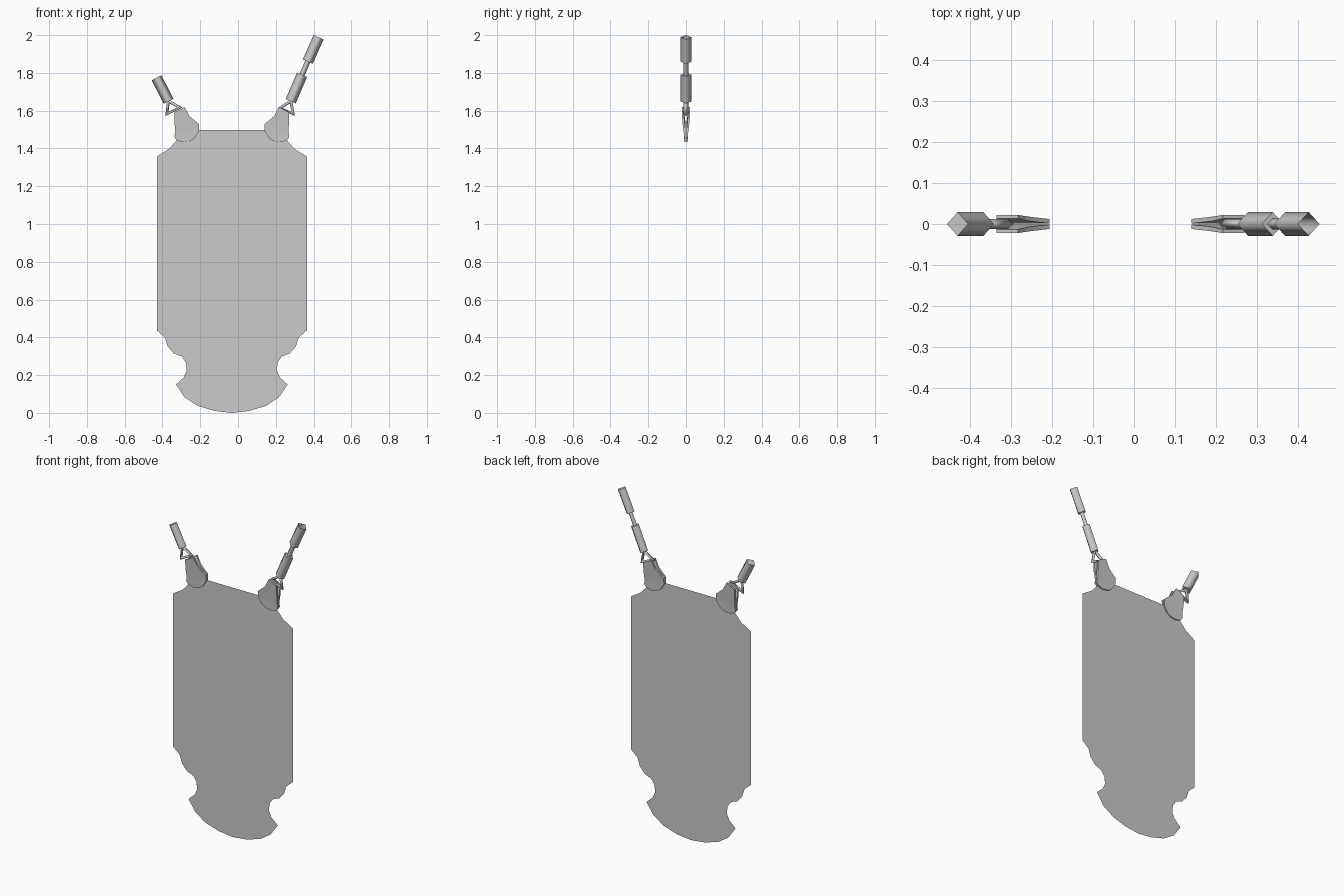
import bpy, bmesh
from mathutils import Vector

if "Cube" in bpy.data.objects:
    bpy.data.objects.remove(bpy.data.objects["Cube"])

CX = -0.033          # symmetry line of the hanging panel
Y = Vector((0, 1, 0))


def make(name, verts, faces, smooth=True):
    me = bpy.data.meshes.new(name)
    me.from_pydata([tuple(v) for v in verts], [], faces)
    bm = bmesh.new()
    bm.from_mesh(me)
    bmesh.ops.recalc_face_normals(bm, faces=bm.faces)
    bm.to_mesh(me)
    bm.free()
    ob = bpy.data.objects.new(name, me)
    bpy.context.collection.objects.link(ob)
    if smooth:
        # sides are softly shaded, end caps stay flat
        for p in me.polygons:
            p.use_smooth = len(p.vertices) == 4
    return ob


# Flat panel: right half outline as (offset from centre, z), then mirrored
half = [(0.265, 1.497), (0.29, 1.445), (0.333, 1.397), (0.397, 1.357),
        (0.397, 0.437), (0.355, 0.40), (0.339, 0.352), (0.307, 0.315),
        (0.265, 0.299), (0.243, 0.267), (0.238, 0.225), (0.254, 0.188),
        (0.296, 0.15), (0.249, 0.082), (0.18, 0.037), (0.09, 0.01), (0, 0)]
outline = half + [(-x, z) for x, z in reversed(half[:-1])]
make("hanging_panel", [(CX + x, 0, z) for x, z in outline],
     [list(range(len(outline)))], smooth=False)


def diamond_rod(name, start, end, r, cap_end=True):
    """Four-sided rod with its edges pointing front, back and sideways."""
    a, b = Vector(start), Vector(end)
    side = (b - a).normalized().cross(Y)
    ring = [side * r, Y * r, -side * r, -Y * r]
    faces = [(i, (i + 1) % 4, 4 + (i + 1) % 4, 4 + i) for i in range(4)]
    faces.append((3, 2, 1, 0))
    if cap_end:
        faces.append((4, 5, 6, 7))
    ob = make(name, [a + v for v in ring] + [b + v for v in ring], faces)
    for i in range(4, len(ob.data.polygons)):
        ob.data.polygons[i].use_smooth = False


# Clip jaw rows, top to bottom: x left, z left, x right, z right, outer y, inner y
rows = [(0.217, 1.619, 0.270, 1.592, 0.022, 0.013),
        (0.191, 1.571, 0.270, 1.534, 0.018, 0.007),
        (0.140, 1.529, 0.266, 1.486, 0.012, 0.0015),
        (0.140, 1.492, 0.271, 1.460, 0.010, 0.0015),
        (0.164, 1.454, 0.259, 1.443, 0.009, 0.0015),
        (0.190, 1.438, 0.228, 1.433, 0.008, 0.0015)]


def clip(name, mirrored):
    """Two curved jaws pinching the panel."""
    for s, tag in ((-1, "front"), (1, "back")):
        verts, faces = [], []
        for xl, zl, xr, zr, yo, yi in rows:
            if mirrored:
                xl, xr = 2 * CX - xl, 2 * CX - xr
            verts += [(xl, s * yo, zl), (xr, s * yo, zr),
                      (xr, s * yi, zr), (xl, s * yi, zl)]
        for k in range(0, 4 * (len(rows) - 1), 4):
            faces += [(k + i, k + (i + 1) % 4, k + 4 + (i + 1) % 4, k + 4 + i)
                      for i in range(4)]
        n = len(verts)
        faces += [(0, 1, 2, 3), (n - 4, n - 3, n - 2, n - 1)]
        make(name + "_" + tag, verts, faces)
        bpy.context.view_layer.objects.active = bpy.data.objects[name + "_" + tag]
        bpy.context.object.select_set(True)
        bpy.ops.object.shade_smooth_by_angle()
        bpy.context.object.select_set(False)


def wire_loop(name, apex, upper):
    """Triangular wire ring joining the clip to the chain."""
    apex = Vector(apex)
    d = (Vector(upper) - apex).normalized()
    side = d.cross(Y)
    pts = [apex + d * 0.005, apex - d * 0.058 + side * 0.041,
           apex - d * 0.058 - side * 0.041]
    # mitred diamond cross-section around the closed triangle
    centre = sum(pts, Vector()) / 3
    verts = []
    for p in pts:
        out = (p - centre).normalized() * 0.018
        verts += [p + out * 0.6, p + Y * 0.012, p - out, p - Y * 0.012]
    faces = [(4 * k + i, 4 * k + (i + 1) % 4,
              4 * ((k + 1) % 3) + (i + 1) % 4, 4 * ((k + 1) % 3) + i)
             for k in range(3) for i in range(4)]
    make(name, verts, faces)


# Left hanger: one bead
L = [(-0.368, 0, 1.65), (-0.431, 0, 1.774)]
clip("left_clip", True)
wire_loop("left_ring", *L)
diamond_rod("left_chain_bead", *L, 0.029)

# Right hanger: two beads joined by a thin link
R = [(0.279, 0, 1.65), (0.339, 0, 1.79), (0.369, 0, 1.86), (0.427, 0, 1.989)]
clip("right_clip", False)
wire_loop("right_ring", R[0], R[1])
diamond_rod("right_chain_bead_lower", R[0], R[1], 0.029)
diamond_rod("right_chain_link", R[1], R[2], 0.014)
diamond_rod("right_chain_bead_upper", R[2], R[3], 0.029, cap_end=False)
